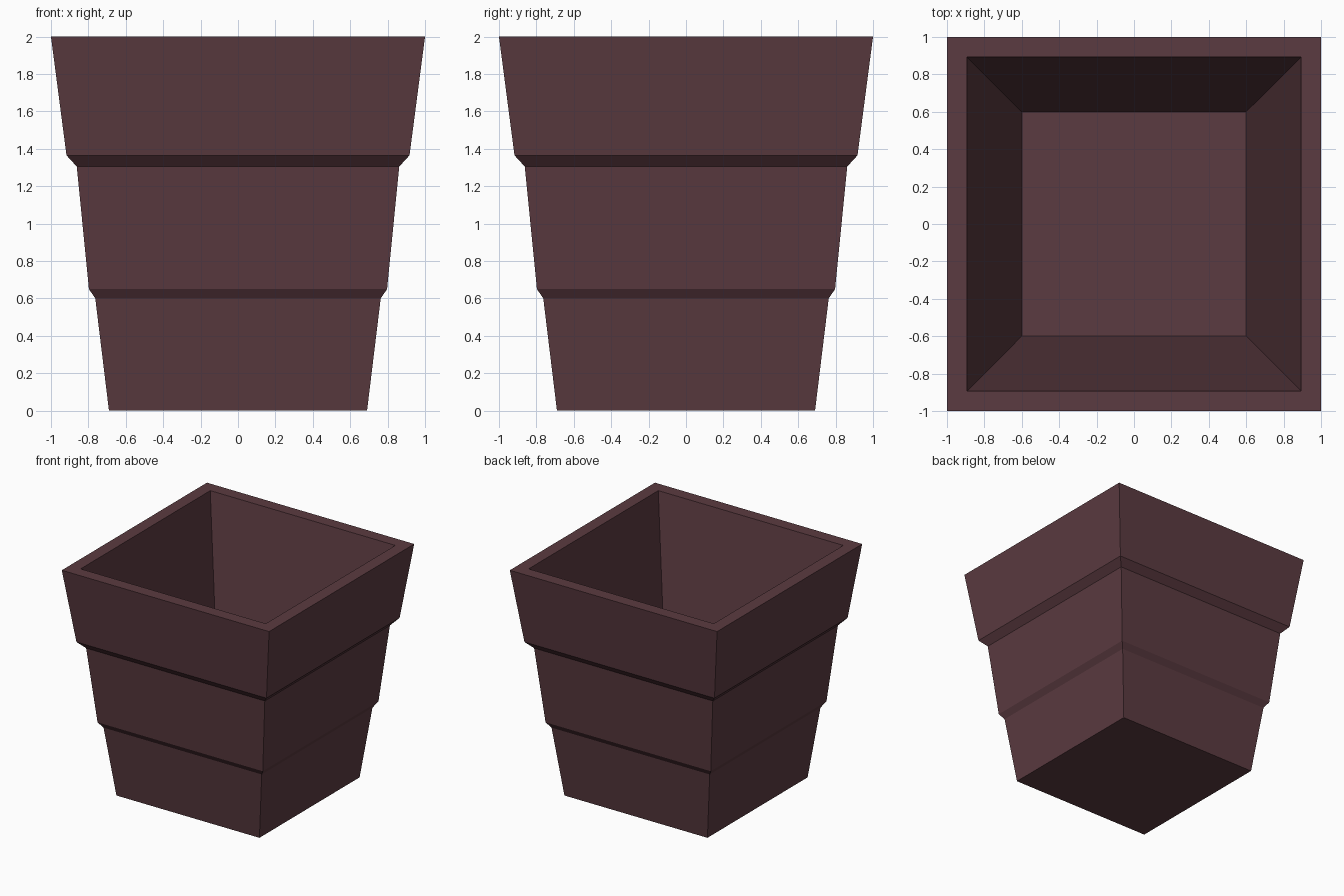
import bpy
import bmesh

if "Cube" in bpy.data.objects:
    bpy.data.objects.remove(bpy.data.objects["Cube"], do_unlink=True)

# Dark reddish-brown clay
clay = bpy.data.materials.new("dark_clay")
clay.use_nodes = True
colour = (0.105, 0.043, 0.052, 1)
clay.diffuse_color = colour
clay.node_tree.nodes["Principled BSDF"].inputs["Base Color"].default_value = colour

# Half width and height, up the stepped outside, over the rim, down the inside
PROFILE = [
    (0.69, 0), (0.763, 0.6), (0.797, 0.65), (0.862, 1.305),
    (0.917, 1.365), (1, 2), (0.893, 2), (0.6, 0.1),
]
CORNERS = [(-1, -1), (1, -1), (1, 1), (-1, 1)]


def square_planter(name, profile, material):
    """Join square rings along the profile and close both ends."""
    bm = bmesh.new()
    rings = [[bm.verts.new((x * half, y * half, z)) for x, y in CORNERS]
             for half, z in profile]
    for low, high in zip(rings, rings[1:]):
        for i in range(4):
            j = (i + 1) % 4
            bm.faces.new((low[i], low[j], high[j], high[i]))
    bm.faces.new(reversed(rings[0]))  # underside
    bm.faces.new(rings[-1])           # inner floor
    bmesh.ops.recalc_face_normals(bm, faces=bm.faces)
    mesh = bpy.data.meshes.new(name)
    bm.to_mesh(mesh)
    bm.free()
    mesh.materials.append(material)
    obj = bpy.data.objects.new(name, mesh)
    bpy.context.collection.objects.link(obj)
    return obj


square_planter("planter_pot", PROFILE, clay)
